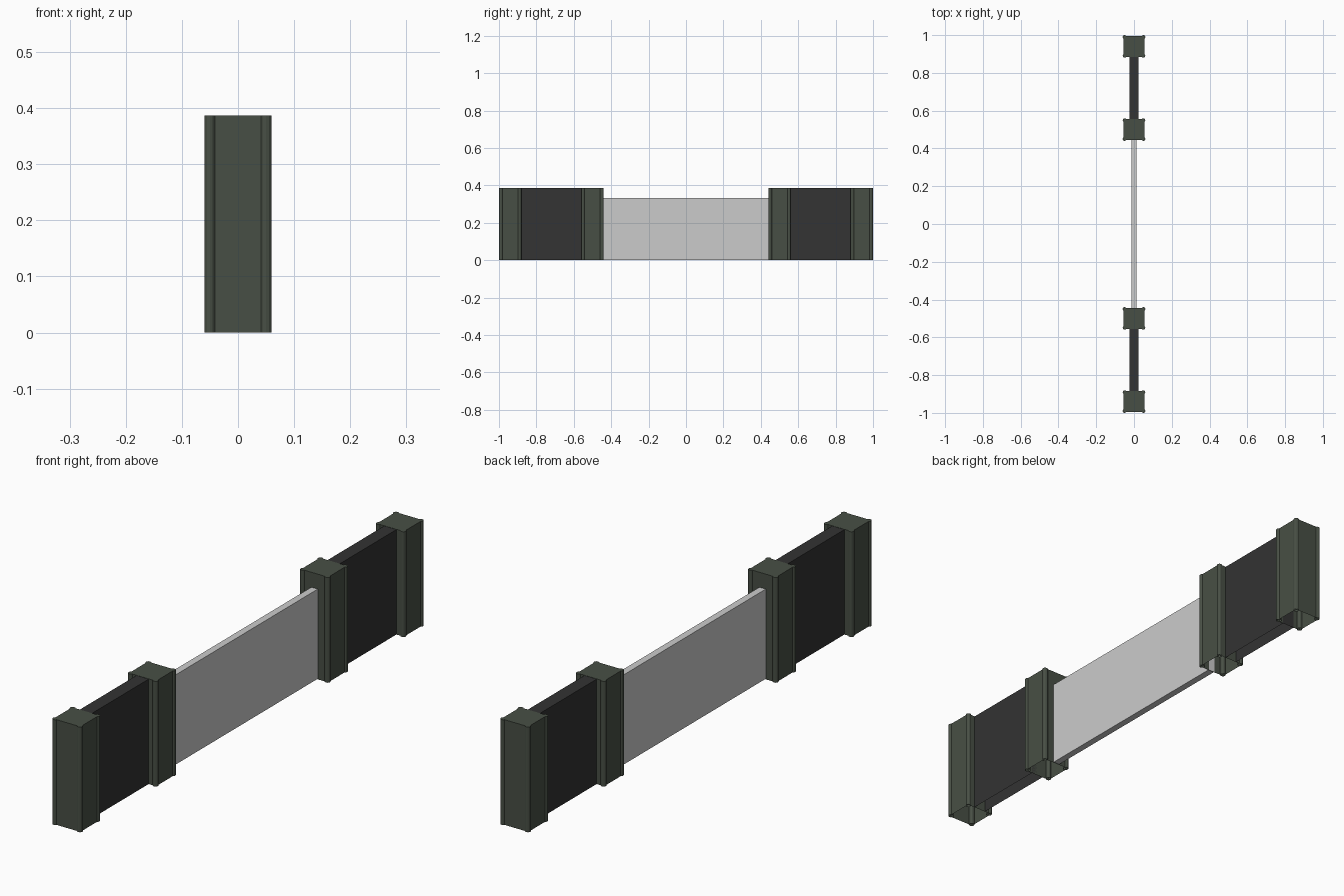
import bpy, bmesh
from mathutils import Matrix

if "Cube" in bpy.data.objects:
    bpy.data.objects.remove(bpy.data.objects["Cube"])

H = 0.387          # barrier height
POST_Y = (0.94, 0.50)


def material(name, rgb):
    m = bpy.data.materials.new(name)
    m.diffuse_color = (*rgb, 1)
    m.use_nodes = True
    m.node_tree.nodes["Principled BSDF"].inputs["Base Color"].default_value = m.diffuse_color
    return m


GREEN = material("dark green", (0.064, 0.078, 0.059))
BLACK = material("charcoal", (0.033, 0.033, 0.033))
GREY = material("light grey", (0.60, 0.60, 0.60))


def add_box(bm, size, centre):
    mat = Matrix.Translation(centre) @ Matrix.Diagonal((*size, 1))
    bmesh.ops.create_cube(bm, size=1, matrix=mat)


def finish(bm, name, mat, open_bottom=False):
    bm.normal_update()
    if open_bottom:
        under = [f for f in bm.faces if f.normal.z < -0.9]
        bmesh.ops.delete(bm, geom=under, context='FACES_ONLY')
    me = bpy.data.meshes.new(name)
    bm.to_mesh(me)
    bm.free()
    me.materials.append(mat)
    ob = bpy.data.objects.new(name, me)
    bpy.context.collection.objects.link(ob)
    return ob


def post(name, y):
    # square hollow post with a round bead on each corner
    bm = bmesh.new()
    add_box(bm, (0.11, 0.11, H), (0, y, H / 2))
    for sx in (-1, 1):
        for sy in (-1, 1):
            bmesh.ops.create_cone(
                bm, cap_ends=True, segments=12, radius1=0.01, radius2=0.01, depth=H,
                matrix=Matrix.Translation((sx * 0.05, y + sy * 0.05, H / 2)))
    return finish(bm, name, GREEN, True)


for side, s in (("front", -1), ("back", 1)):
    post(side + "_outer_post", s * POST_Y[0])
    post(side + "_inner_post", s * POST_Y[1])
    # dark infill panel between the two posts
    bm = bmesh.new()
    add_box(bm, (0.05, 0.33, H - 0.001), (0, s * 0.72, (H - 0.001) / 2))
    finish(bm, side + "_panel", BLACK, True)

# lower pale panel spanning the middle
bm = bmesh.new()
add_box(bm, (0.026, 0.89, 0.33), (0, 0, 0.167))
finish(bm, "centre_panel", GREY)
